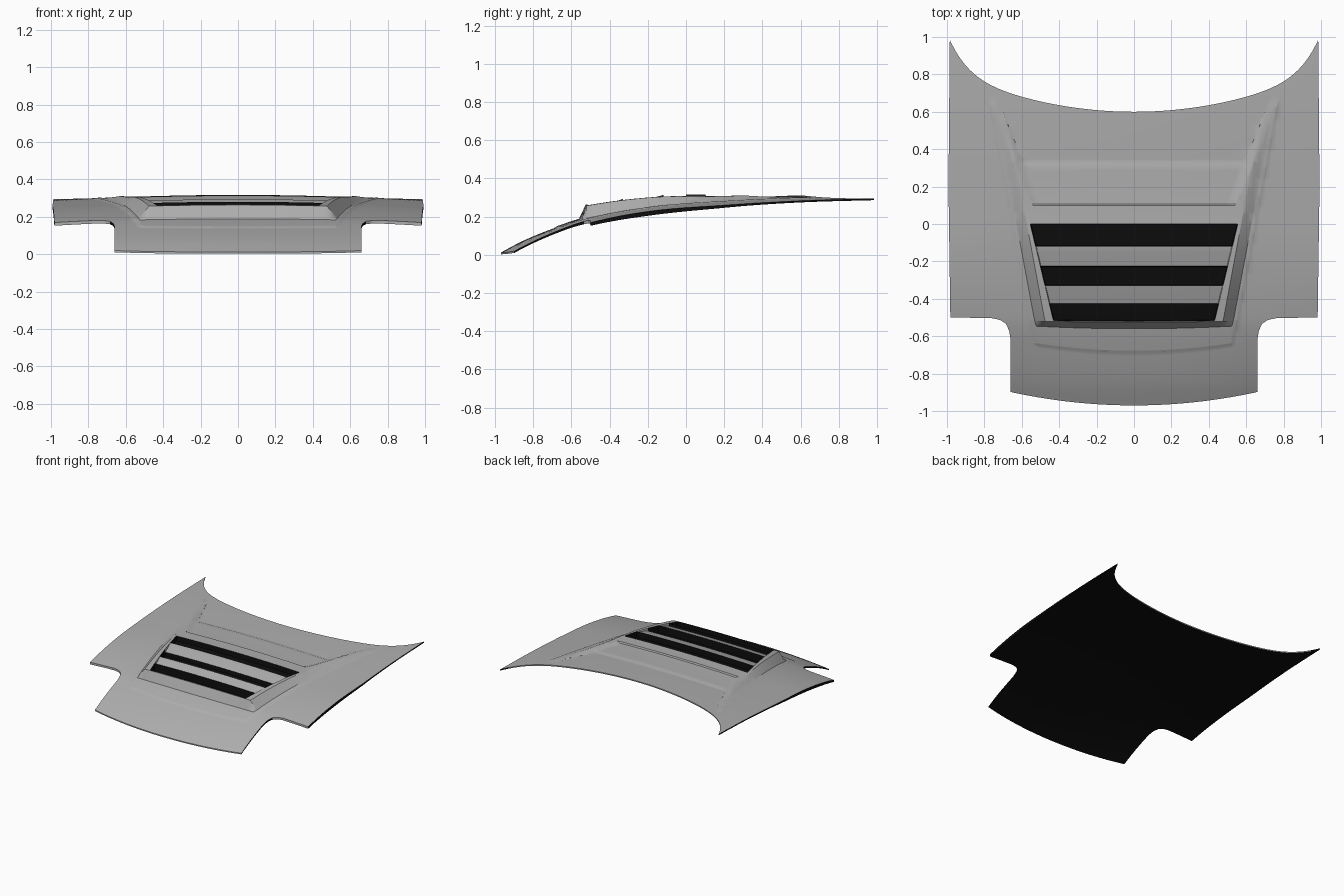
import bpy, bmesh, math

cube = bpy.data.objects.get("Cube")
if cube:
    bpy.data.objects.remove(cube, do_unlink=True)


def material(name, value):
    m = bpy.data.materials.new(name)
    m.use_nodes = True
    col = (value, value, value, 1)
    m.diffuse_color = col
    m.node_tree.nodes["Principled BSDF"].inputs["Base Color"].default_value = col
    return m


def clamp(t):
    return max(0.0, min(1.0, t))


def curve(pts, t):
    """Smooth cubic interpolation through (position, value) points."""
    n = len(pts)
    t = max(pts[0][0], min(pts[-1][0], t))
    i = max(j for j in range(n - 1) if pts[j][0] <= t)

    def slope(j):
        a, b = pts[max(j - 1, 0)], pts[min(j + 1, n - 1)]
        return (b[1] - a[1]) / (b[0] - a[0])
    (x0, y0), (x1, y1) = pts[i], pts[i + 1]
    w = x1 - x0
    s = (t - x0) / w
    return (y0 * (1 + 2 * s) * (1 - s) ** 2 + slope(i) * w * s * (1 - s) ** 2
            + y1 * s * s * (3 - 2 * s) + slope(i + 1) * w * s * s * (s - 1))


# Panel crown: centre line height and sideways fall-off
CENTRE = [(-0.97, 0.012), (-0.85, 0.075), (-0.69, 0.14), (-0.5, 0.2),
          (-0.15, 0.262), (0.2, 0.292), (0.6, 0.312), (1.0, 0.32)]
FALL = [(-0.97, 0.08), (-0.5, 0.032), (0.2, 0.032), (1.0, 0.025)]
RISE = [(-0.56, 0.07), (-0.1, 0.045), (0.1, 0.03), (0.55, 0.014), (0.64, 0.0)]
GAPS = [(-0.12, 0.0), (-0.33, -0.225), (-0.52, -0.425)]
LIP = 0.004


def base(x, y):
    return curve(CENTRE, y) - curve(FALL, y) * x * x


def scoop_side(y):
    return 0.55 + 0.186 * (y + 0.58)


def vent_side(y):
    return 0.555 + 0.24 * y


def in_gap(x, y, inset):
    return x < vent_side(y) - inset and any(a + inset < y < b - inset for a, b in GAPS)


def scoop(x, y):
    """Height of the raised vent above the panel."""
    d = scoop_side(y) - x
    rim = min(d, y + 0.69, 0.64 - y)
    if rim <= 0:
        return 0.0
    if in_gap(x, y, LIP - 0.0005):
        return 0.001
    h = curve(RISE, y)
    wall = clamp(min((d - 0.03) / 0.055, (y + 0.56) / 0.035))
    # rear arms stay up while the middle falls back to the panel
    if y > 0.1005:
        arm = clamp((x - 0.49 - 0.43 * (y - 0.1)) / 0.05)
        middle = 0.6 * clamp((0.33 - y) / 0.23)
        wall *= max(arm, middle)
        flange = 0.005 if (arm > 0 or y < 0.33) else 0.0
    else:
        flange = 0.005
    top = h * wall
    # tilted slats, high at the back edge
    if x < vent_side(y) - 0.0005:
        for front, back in ((-0.225, -0.12), (-0.425, -0.33)):
            if front - 0.001 <= y <= back + 0.001:
                top -= 0.022 * (back - y) / (back - front)
    return top + flange * clamp(rim / 0.012) * (1 - 0.7 * wall)


def rear_edge(x):
    return 0.6 + 0.22 * x ** 2 + 0.2 * x ** 10


# Half outline: nose, headlamp notch, side, curved rear edge
outline = [(0, -0.97), (0.66, -0.97), (0.66, -0.68), (0.668, -0.61),
           (0.685, -0.555), (0.715, -0.523), (0.76, -0.507), (0.982, -0.5),
           (0.992, 0.2)]
outline += [(x, rear_edge(x)) for x in
            [0.985 * math.sin(math.pi / 2 * (1 - i / 30)) for i in range(31)]]
outline[-1] = (0, 0.6)

bm = bmesh.new()
bm.faces.new([bm.verts.new((x, y, 0)) for x, y in outline])


def cut(co, no):
    geom = bm.verts[:] + bm.edges[:] + bm.faces[:]
    bmesh.ops.bisect_plane(bm, geom=geom, dist=1e-5, plane_co=co, plane_no=no)


# Grid cuts, then cuts along every crease of the scoop and vents
for i in range(1, 33):
    cut((i * 0.0305, 0, 0), (1, 0, 0))
for i in range(62):
    cut((0, -0.955 + i * 0.031, 0), (0, 1, 0))
for y in [-0.69, -0.678, -0.56, -0.525, 0.1, 0.106, 0.33]:
    cut((0, y, 0), (0, 1, 0))
for a, b in GAPS:
    for y in (a, a + LIP, b - LIP, b):
        cut((0, y, 0), (0, 1, 0))
for d in (0, 0.012, 0.03, 0.085):
    cut((scoop_side(0) - d, 0, 0), (1, -0.186, 0))
for d in (0, LIP):
    cut((vent_side(0) - d, 0, 0), (1, -0.24, 0))
for d in (0, 0.05):
    cut((0.49 + d, 0.1, 0), (1, -0.43, 0))

# Black vent openings
for f in bm.faces:
    c = f.calc_center_median()
    f.material_index = 1 if in_gap(c.x, c.y, 0) else 0
    if f.normal.z < 0:
        f.normal_flip()

# Shape the panel and make the dark underside
top_faces = bm.faces[:]
rim_edges = [e for e in bm.edges if e.is_boundary
             and max(v.co.x for v in e.verts) > 1e-4]
under = {}
for v in bm.verts[:]:
    x, y = v.co.x, v.co.y
    v.co.y = y + 0.165 * x * x * clamp((-0.5 - y) / 0.2)
    floor = base(x, v.co.y)
    v.co.z = floor + scoop(x, y)
    thick = 0.009 + 0.014 * math.exp(-((y + 0.2) / 0.4) ** 2)
    under[v] = bm.verts.new((x, v.co.y, floor - thick))
for f in top_faces:
    g = bm.faces.new([under[v] for v in reversed(f.verts)])
    g.material_index = 1
for e in rim_edges:
    a, b = e.verts
    f = bm.faces.new((a, b, under[b], under[a]))
    f.normal_update()
    f.material_index = 1 if abs(f.normal.x) > 0.85 else 0
bmesh.ops.recalc_face_normals(bm, faces=bm.faces[:])
if sum(f.normal.z * f.calc_area() for f in top_faces) < 0:
    bmesh.ops.reverse_faces(bm, faces=bm.faces[:])

mesh = bpy.data.meshes.new("vented_hood_panel")
bm.to_mesh(mesh)
bm.free()
hood = bpy.data.objects.new("vented_hood_panel", mesh)
bpy.context.collection.objects.link(hood)
mesh.materials.append(material("grey_paint", 0.42))
mesh.materials.append(material("black_underside", 0.004))

# Smooth shading, then mirror to the other side
for o in bpy.context.selected_objects:
    o.select_set(False)
hood.select_set(True)
bpy.context.view_layer.objects.active = hood
bpy.ops.object.shade_smooth_by_angle(angle=math.radians(28))
mirror = hood.modifiers.new("mirror", 'MIRROR')
mirror.use_clip = True
mirror.merge_threshold = 0.0005
